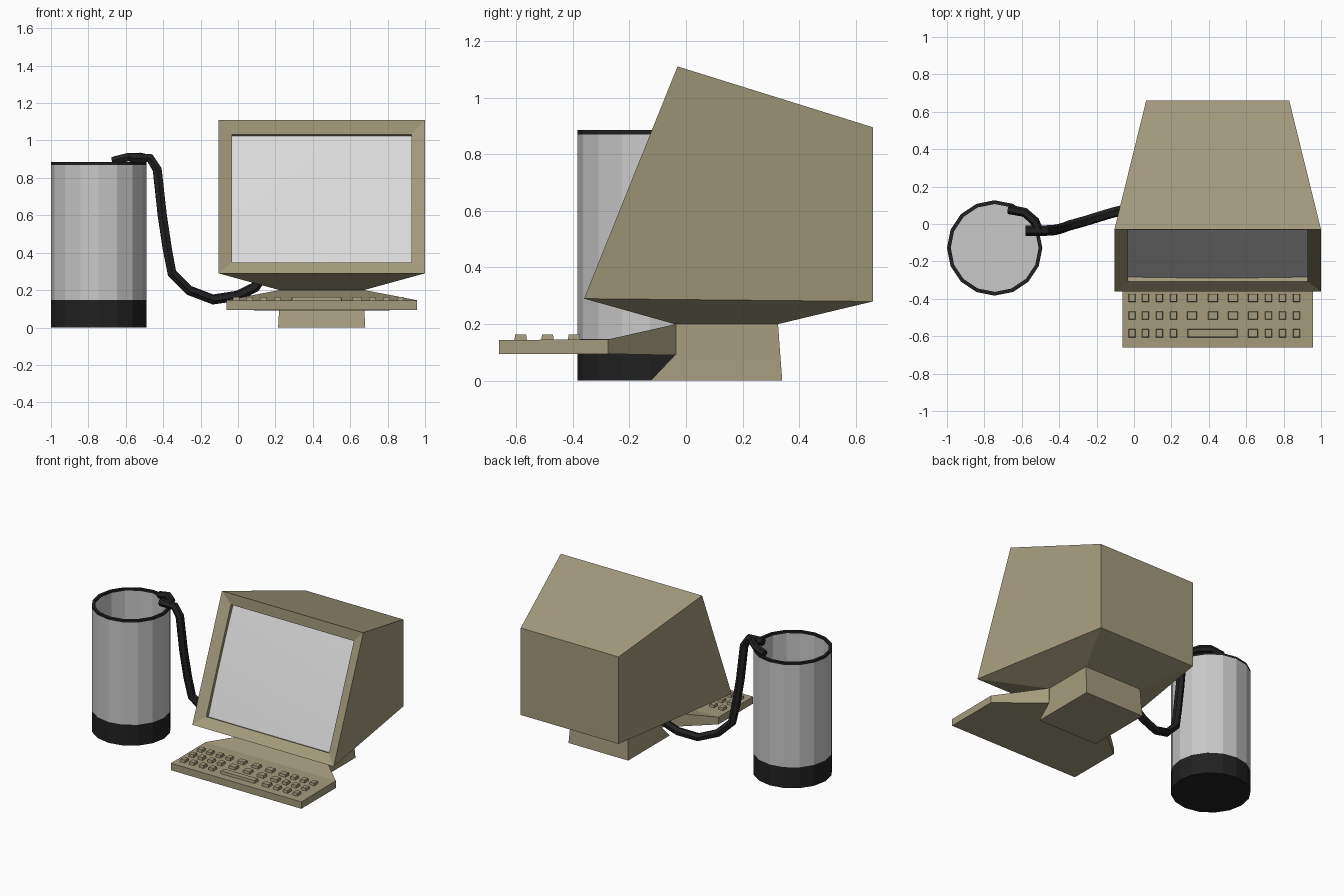
import bpy, bmesh, math
from mathutils import Vector

if "Cube" in bpy.data.objects:
    bpy.data.objects.remove(bpy.data.objects["Cube"])


def material(name, r, g, b):
    m = bpy.data.materials.new(name)
    m.diffuse_color = (r, g, b, 1)
    m.use_nodes = True
    m.node_tree.nodes["Principled BSDF"].inputs["Base Color"].default_value = m.diffuse_color
    return m


BEIGE = material("beige_plastic", 0.37, 0.33, 0.205)
GREY = material("grey_metal", 0.58, 0.58, 0.58)
GLASS = material("pale_glass", 0.71, 0.71, 0.71)
BLACK = material("black_rubber", 0.015, 0.015, 0.015)


def add_object(name, bm, mats):
    bmesh.ops.recalc_face_normals(bm, faces=bm.faces[:])
    me = bpy.data.meshes.new(name)
    bm.to_mesh(me)
    bm.free()
    for m in mats:
        me.materials.append(m)
    ob = bpy.data.objects.new(name, me)
    bpy.context.collection.objects.link(ob)
    return ob


def loft(name, rings, mats, bands=None, caps=(True, True)):
    """Bridge equal-sized rings; bands gives a material index per gap."""
    bm = bmesh.new()
    vs = [[bm.verts.new(p) for p in ring] for ring in rings]
    n = len(rings[0])
    for i in range(len(vs) - 1):
        for j in range(n):
            k = (j + 1) % n
            f = bm.faces.new((vs[i][j], vs[i][k], vs[i + 1][k], vs[i + 1][j]))
            f.material_index = bands[i] if bands else 0
    for ring, use, band in ((vs[0], caps[0], 0), (vs[-1], caps[1], -1)):
        if use:
            f = bm.faces.new(ring)
            f.material_index = bands[band] if bands else 0
    return add_object(name, bm, mats)


CX = 0.4475  # centre line of the computer

# Monitor shell: sloped front with a recessed bezel, tapering to the back
UP = Vector((0, 0.373, 0.928))     # along the screen
OUT = Vector((0, -0.928, 0.373))   # out of the screen
LOW, HIGH = Vector((CX, -0.36, 0.29)), Vector((CX, -0.03, 1.11))
HALF = 0.5525


def front_ring(w, d):
    """Front rectangle shrunk by w and pushed in by d."""
    x = Vector((HALF - w, 0, 0))
    a, b = LOW + UP * w - OUT * d, HIGH - UP * w - OUT * d
    return [a - x, a + x, b + x, b - x]


back = [(CX - 0.3825, 0.66, 0.28), (CX + 0.3825, 0.66, 0.28),
        (CX + 0.3825, 0.66, 0.895), (CX - 0.3825, 0.66, 0.895)]
loft("monitor_shell",
     [front_ring(0.072, 0.057), front_ring(0.072, 0.027), front_ring(0, 0), back],
     [BEIGE])

# Gently bulging screen
a, b, c, d = front_ring(0.072, 0.054)
N = 8
bm = bmesh.new()
grid = []
for i in range(N + 1):
    t = i / N
    row = []
    for j in range(N + 1):
        s = j / N
        p = a.lerp(b, s).lerp(d.lerp(c, s), t)
        bulge = 0.012 * (4 * s * (1 - s) + 4 * t * (1 - t)) / 2
        row.append(bm.verts.new(p + OUT * bulge))
    grid.append(row)
for i in range(N):
    for j in range(N):
        f = bm.faces.new((grid[i][j], grid[i][j + 1],
                          grid[i + 1][j + 1], grid[i + 1][j]))
        f.smooth = True
bmesh.ops.recalc_face_normals(bm, faces=bm.faces[:])
if sum((f.normal for f in bm.faces), Vector()).dot(OUT) < 0:
    bmesh.ops.reverse_faces(bm, faces=bm.faces[:])
me = bpy.data.meshes.new("screen")
bm.to_mesh(me)
bm.free()
me.materials.append(GLASS)
bpy.context.collection.objects.link(bpy.data.objects.new("screen", me))


# Stand: foot, neck and flared underside of the monitor
def flat_ring(z, y0, y1, h0, h1, z1=None):
    z1 = z if z1 is None else z1
    return [(CX - h0, y0, z), (CX + h0, y0, z), (CX + h1, y1, z1), (CX - h1, y1, z1)]


loft("stand", [flat_ring(0, -0.125, 0.34, 0.233, 0.233),
               flat_ring(0.09, -0.04, 0.333, 0.228, 0.228),
               flat_ring(0.2, -0.04, 0.325, 0.225, 0.225),
               flat_ring(0.29, -0.36, 0.66, HALF, 0.3825, 0.28)],
     [BEIGE], caps=(True, False))

# Keyboard deck, joined to the neck by a narrowing ramp
deck = []
for y, h, z0, z1 in ((-0.66, 0.51, 0.095, 0.144), (-0.275, 0.51, 0.095, 0.146),
                     (-0.035, 0.228, 0.09, 0.2)):
    deck.append([(CX - h, y, z0), (CX + h, y, z0), (CX + h, y, z1), (CX - h, y, z1)])
loft("keyboard_deck", deck, [BEIGE])


# Keys: three rows, wide keys in the middle, a space bar in the front row
def key(name, x, y, w):
    rings = []
    for z, s in ((0.14, 0.0), (0.163, 0.003)):
        hx, hy = w / 2 - s, 0.0225 - s
        rings.append([(x - hx, y - hy, z), (x + hx, y - hy, z),
                      (x + hx, y + hy, z), (x - hx, y + hy, z)])
    loft(name, rings, [BEIGE])


SMALL = (-0.01, 0.061, 0.136, 0.211, 0.719, 0.794, 0.869)
WIDE = (0.31, 0.422, 0.53, 0.636)
for r, y in enumerate((-0.584, -0.489, -0.395)):
    for x in SMALL:
        key("key", x, y, 0.039)
    for x in (WIDE if r else WIDE[3:]):
        key("wide_key", x, y, 0.054)
key("space_bar", 0.42, -0.584, 0.268)


# Open 16-sided cup with dark base and rim
def circle(r, z, n=16):
    return [(-0.745 + r * math.cos(2 * math.pi * i / n),
             -0.128 + r * math.sin(2 * math.pi * i / n), z) for i in range(n)]


profile = ((0.255, 0), (0.255, 0.147), (0.255, 0.87), (0.255, 0.885),
           (0.235, 0.885), (0.235, 0.87), (0.235, 0.15))
loft("cup", [circle(r, z) for r, z in profile], [BLACK, GREY],
     bands=(0, 1, 0, 0, 0, 1))


# Cable from the monitor to the cup, ending in a two-pronged hook
def tube(name, points, radius):
    cu = bpy.data.curves.new(name, 'CURVE')
    cu.dimensions = '3D'
    cu.bevel_depth = radius
    cu.bevel_resolution = 1
    cu.use_fill_caps = True
    sp = cu.splines.new('POLY')
    sp.points.add(len(points) - 1)
    for p, co in zip(sp.points, points):
        p.co = (*co, 1)
    ob = bpy.data.objects.new(name + "_path", cu)
    bpy.context.collection.objects.link(ob)
    bpy.context.view_layer.update()
    me = bpy.data.meshes.new_from_object(
        ob.evaluated_get(bpy.context.evaluated_depsgraph_get()))
    bpy.data.objects.remove(ob)
    me.materials.clear()
    me.materials.append(BLACK)
    for f in me.polygons:
        f.use_smooth = False
    bpy.context.collection.objects.link(bpy.data.objects.new(name, me))


tube("cable", [(-0.58, -0.035, 0.908), (-0.47, -0.035, 0.905), (-0.432, -0.033, 0.845),
               (-0.405, -0.028, 0.6), (-0.378, -0.02, 0.42), (-0.353, -0.01, 0.29),
               (-0.26, 0.016, 0.198), (-0.134, 0.055, 0.15), (0.0, 0.09, 0.17),
               (0.09, 0.11, 0.215), (0.14, 0.12, 0.29)], 0.028)
tube("hook_prong", [(-0.67, 0.078, 0.89), (-0.585, 0.062, 0.912),
                    (-0.53, 0.015, 0.912), (-0.51, -0.035, 0.908)], 0.025)
